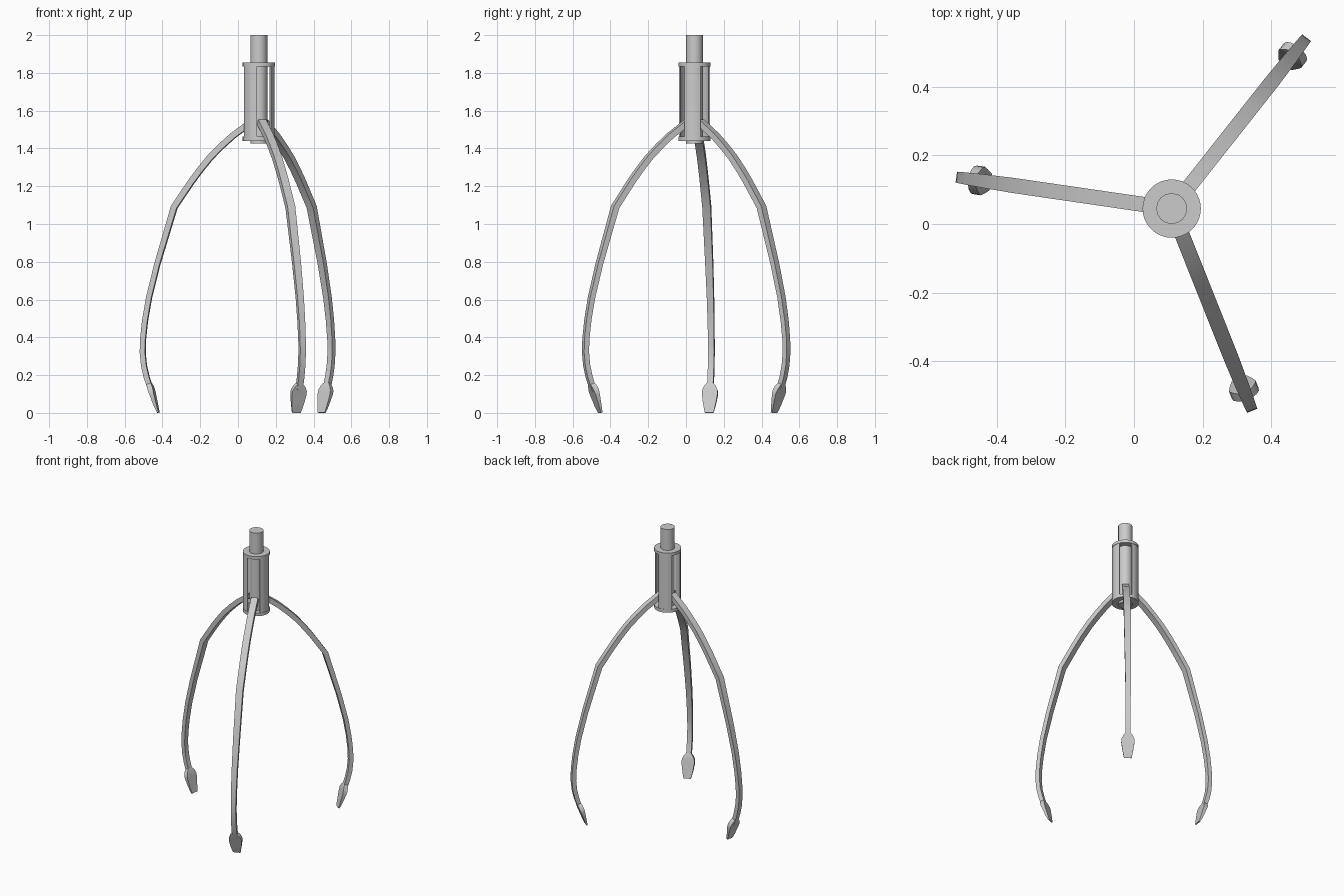
import bpy, bmesh
from math import sin, cos, radians, hypot
from mathutils import Matrix

if "Cube" in bpy.data.objects:
    bpy.data.objects.remove(bpy.data.objects["Cube"])

CX, CY = 0.11, 0.045            # hub axis
ARMS = (51.7, 171.7, 291.7)     # arm directions in degrees


def make(name, bm, angle=0.0):
    """Turn a bmesh built round the hub axis into an object."""
    bmesh.ops.recalc_face_normals(bm, faces=bm.faces)
    me = bpy.data.meshes.new(name)
    bm.transform(Matrix.Translation((CX, CY, 0)) @ Matrix.Rotation(radians(angle), 4, 'Z'))
    bm.to_mesh(me)
    bm.free()
    ob = bpy.data.objects.new(name, me)
    bpy.context.collection.objects.link(ob)
    bpy.ops.object.select_all(action='DESELECT')
    ob.select_set(True)
    bpy.context.view_layer.objects.active = ob
    bpy.ops.object.shade_smooth_by_angle(angle=radians(32))
    return ob


def cylinder(name, r, z0, z1, sides):
    bm = bmesh.new()
    bmesh.ops.create_cone(bm, cap_ends=True, segments=sides, radius1=r, radius2=r, depth=z1 - z0,
                          matrix=Matrix.Translation((0, 0, (z0 + z1) / 2)))
    return make(name, bm)


def loft(bm, rings, closed=False):
    """Skin a list of equal rings; cap the ends unless closed."""
    vs = [[bm.verts.new(p) for p in ring] for ring in rings]
    n = len(vs[0])
    pairs = list(zip(vs, vs[1:])) + ([(vs[-1], vs[0])] if closed else [])
    for a, b in pairs:
        for i in range(n):
            j = (i + 1) % n
            bm.faces.new((a[i], a[j], b[j], b[i]))
    if not closed:
        bm.faces.new(vs[0])
        bm.faces.new(vs[-1])


def strip(name, stations, angle):
    """Rectangular bar; stations are (radius, z, half width, half thickness)."""
    rings = []
    for i, (r, z, w, t) in enumerate(stations):
        a, b = stations[max(i - 1, 0)], stations[min(i + 1, len(stations) - 1)]
        dr, dz = b[0] - a[0], b[1] - a[1]
        d = hypot(dr, dz)
        nr, nz = -dz / d * t, dr / d * t
        rings.append([(r + nr, -w, z + nz), (r + nr, w, z + nz),
                      (r - nr, w, z - nz), (r - nr, -w, z - nz)])
    bm = bmesh.new()
    loft(bm, rings)
    return make(name, bm, angle)


def arc(bm, a0, a1, r0, r1, z0, z1, steps, closed=False):
    """Curved wall between two angles."""
    rings = []
    for i in range(steps if closed else steps + 1):
        a = radians(a0 + (a1 - a0) * i / steps)
        rings.append([(r * cos(a), r * sin(a), z) for r, z in
                      ((r0, z0), (r1, z0), (r1, z1), (r0, z1))])
    loft(bm, rings, closed)


# Central shaft, top cap and bottom collar
cylinder("shaft", 0.045, 1.425, 2.0, 16)
cylinder("hub_cap", 0.085, 1.835, 1.855, 36)
bm = bmesh.new()
arc(bm, 0, 360, 0.04, 0.085, 1.44, 1.462, 36, True)
make("hub_collar", bm)

ARM = [(0.04, 1.54, .022, .016), (0.08, 1.51, .022, .016), (0.14, 1.466, .022, .016),
       (0.20, 1.412, .022, .016), (0.26, 1.352, .022, .016), (0.315, 1.285, .022, .016),
       (0.36, 1.225, .022, .016), (0.452, 1.09, .022, .016), (0.542, 0.79, .02, .014),
       (0.587, 0.61, .018, .014), (0.608, 0.49, .017, .014), (0.619, 0.39, .016, .014),
       (0.621, 0.32, .016, .014), (0.614, 0.25, .016, .014), (0.600, 0.19, .016, .014),
       (0.580, 0.13, .016, .013), (0.565, 0.08, .014, .006)]
FINGER = [(0.587, 0.155, .017, .012), (0.581, 0.14, .030, .014), (0.574, 0.12, .040, .014),
          (0.568, 0.10, .042, .012), (0.556, 0.06, .036, .009), (0.547, 0.03, .030, .007),
          (0.537, 0.002, .024, .004)]

for k, ang in enumerate(ARMS, 1):
    # Hub wall sits between two arms, leaving an open slot at each arm
    bm = bmesh.new()
    arc(bm, ang + 28.4, ang + 91.6, 0.075, 0.083, 1.45, 1.84, 8)
    make(f"hub_wall_{k}", bm)
    # Bent arm and flat fingertip
    strip(f"arm_{k}", ARM, ang)
    strip(f"fingertip_{k}", FINGER, ang)
